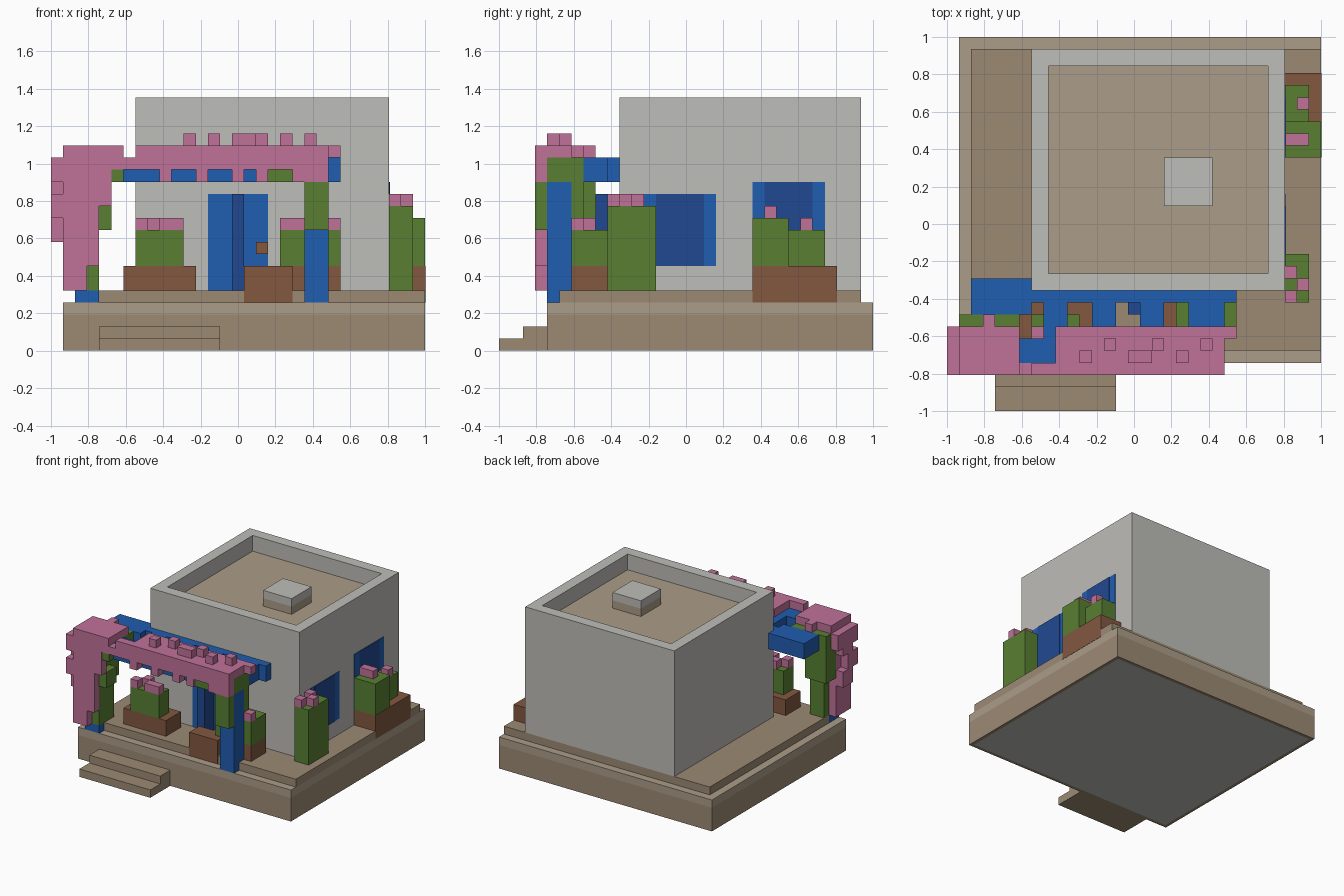
import bpy, bmesh
from mathutils import Vector

if "Cube" in bpy.data.objects:
    bpy.data.objects.remove(bpy.data.objects["Cube"], do_unlink=True)

U = 2 / 31  # one block; all positions below are counted in blocks


def material(name, rgb):
    lin = [((c / 255 + 0.055) / 1.055) ** 2.4 for c in rgb] + [1]
    m = bpy.data.materials.new(name)
    m.diffuse_color = lin
    m.use_nodes = True
    bsdf = m.node_tree.nodes["Principled BSDF"]
    bsdf.inputs["Base Color"].default_value = lin
    bsdf.inputs["Roughness"].default_value = 0.9
    return m


STONE = material("tan stone", (156, 138, 116))
PALE = material("pale sand", (171, 157, 137))
GREY = material("grey plaster", (190, 189, 184))
BLUE = material("blue paint", (32, 93, 177))
NAVY = material("dark blue", (32, 73, 145))
GREEN = material("leaf green", (88, 127, 50))
PINK = material("blossom pink", (192, 113, 153))
BROWN = material("clay brown", (130, 88, 64))


def add_box(bm, b):
    x0, x1, y0, y1, z0, z1 = b
    lo, hi = Vector((x0, y0, z0)) * U, Vector((x1, y1, z1)) * U
    off = Vector((-1, -1, 0))
    verts = bmesh.ops.create_cube(bm, size=1)["verts"]
    for v in verts:
        v.co = off + Vector([lo[i] if v.co[i] < 0 else hi[i] for i in range(3)])


def finish(bm, name, *mats):
    me = bpy.data.meshes.new(name)
    bm.to_mesh(me)
    bm.free()
    for m in mats:
        me.materials.append(m)
    ob = bpy.data.objects.new(name, me)
    bpy.context.collection.objects.link(ob)
    return ob


def part(name, mat, *boxes):
    bm = bmesh.new()
    for b in boxes:
        add_box(bm, b)
    return finish(bm, name, mat)


def facing(bm, z):
    bm.faces.ensure_lookup_table()
    bm.normal_update()
    return [f for f in bm.faces if f.normal.z * z > 0.9]


# Plinth with a grey panel inset in its underside
bm = bmesh.new()
add_box(bm, (1, 31, 4, 31, 0, 3))
under = facing(bm, -1)
bmesh.ops.inset_region(bm, faces=under, thickness=0.6 * U)
under[0].material_index = 1
finish(bm, "plinth", STONE, GREY)
part("plinth_rim", PALE, (1, 31, 4, 31, 3, 4))
part("deck", STONE, (2, 31, 5, 30, 4, 5))
part("front_steps", STONE, (4, 14, 0, 2, 0, 1), (4, 14, 2, 4, 0, 2))

# House with a sunken roof terrace
bm = bmesh.new()
add_box(bm, (7, 28, 10, 30, 5, 21))
roof = facing(bm, 1)
bmesh.ops.inset_region(bm, faces=roof, thickness=2 * U)
bmesh.ops.inset_region(bm, faces=roof, thickness=0, depth=-2 * U)
roof[0].material_index = 1
finish(bm, "house", GREY, PALE)
part("roof_hatch_base", PALE, (18, 22, 17, 21, 19, 20))
part("roof_hatch_top", GREY, (18, 22, 17, 21, 20, 21))

# Door with an open leaf, and side windows
part("door", BLUE, (13, 18, 9.93, 10, 5, 13))
part("door_leaf", NAVY, (15, 16, 8, 10, 5, 13))
part("door_handle", BROWN, (17, 18, 9, 10, 8, 9))
for label, y, z0, z1 in (("front", 12, 7, 13), ("back", 21, 7, 14)):
    part(label + "_window_frame", BLUE, (28, 28.05, y, y + 6, z0, z1))
    part(label + "_window_pane", NAVY, (28, 28.1, y + 1, y + 5, z0, z1))

# Pergola frame
part("pergola_posts", BLUE, (21, 23, 4, 6, 4, 14), (2, 3, 4, 6, 4, 14),
     (3, 4, 4, 6, 4, 5))
part("pergola_front_beam", BLUE, (4, 21, 4, 6, 14, 16))
part("pergola_back_beam", BLUE, (2, 7, 8, 11, 14, 16), (7, 24, 9, 10, 14, 16))
part("pergola_rafters", BLUE, (20, 23, 7, 9, 14, 16),
     *[(x, x + 2, 6, 9, 14, 16) for x in (8, 12, 16)])

# Climbing vine leaves
part("left_vine", GREEN, (3, 4, 4, 7, 5, 14), (2, 4, 6, 7, 5, 10),
     (1, 4, 6, 8, 10, 14), (1, 6, 6, 8, 14, 16), (4, 5, 4, 6, 10, 12),
     (5, 6, 3.1, 4, 14, 15))
part("right_vine", GREEN, (21, 23, 3, 4, 10, 14), (21, 23, 4, 7, 14, 16),
     (22, 23, 6, 7, 10, 14), (18, 20, 3.3, 4, 14, 15))

# Blossom canopy, its hanging column and the tufts on it
part("blossom_canopy", PINK, (1, 6, 3, 7, 16, 17), (3, 4, 7, 8, 16, 17),
     (6, 7, 3, 4, 15, 16), (7, 9, 3, 4, 15, 17), (9, 23, 3, 4, 15, 17),
     (9, 23, 4, 7, 16, 17), (23, 24, 6, 7, 16, 17),
     *[(x, x + 1, 3, 4, 14, 15) for x in (9, 12, 15, 17, 20, 21, 22)])
part("blossom_column", PINK, (1, 3, 3, 4, 5, 16), (3, 4, 3, 4, 7, 16),
     (1, 2, 4, 6, 5, 16), (4, 5, 3, 4, 12, 16), (5, 6, 3, 4, 15, 16))
part("column_tufts", PINK, (0, 1, 3, 7, 14, 16), (0, 1, 4, 6, 13, 14),
     (0, 1, 3, 5, 11, 13), (0, 1, 4, 6, 9, 11))
part("canopy_tufts", PINK, (15, 17, 4, 5, 17, 18),
     *[(x, x + 1, y, y + 1, 17, 18)
       for x, y in ((11, 4), (13, 5), (17, 5), (19, 4), (21, 5))])

# Planters beside the door
part("left_planter", BROWN, (6, 12, 6, 9, 5, 7))
part("left_plant", GREEN, (7, 11, 6, 8, 7, 10))
part("left_plant_flowers", PINK, (7, 8, 6, 7, 10, 11), (8, 9, 7, 8, 10, 11),
     (9, 11, 6, 7, 10, 11))
part("right_planter", BROWN, (18, 24, 6, 9, 5, 7), (16, 20, 4.97, 7, 4, 7))
part("right_plant", GREEN, (19, 24, 6, 9, 7, 10))
part("right_plant_flowers", PINK, (19, 21, 6, 7, 10, 11),
     (23, 24, 6, 7, 10, 11), (21, 22, 7, 8, 10, 11))

# Bush and planter along the window side
part("side_bush", GREEN, (28, 30, 9, 13, 5, 12))
part("side_bush_flowers", PINK, (28, 29, 9, 10, 12, 13),
     (29, 30, 10, 11, 12, 13), (28, 29, 11, 12, 12, 13))
part("side_planter", BROWN, (28, 31.03, 21, 28, 4, 7))
part("side_plants", GREEN, (28, 31, 21, 24, 7, 11), (28, 30, 24, 27, 7, 10))
part("side_plant_flowers", PINK, (28, 30, 22, 23, 11, 12),
     (29, 30, 25, 26, 10, 11))
